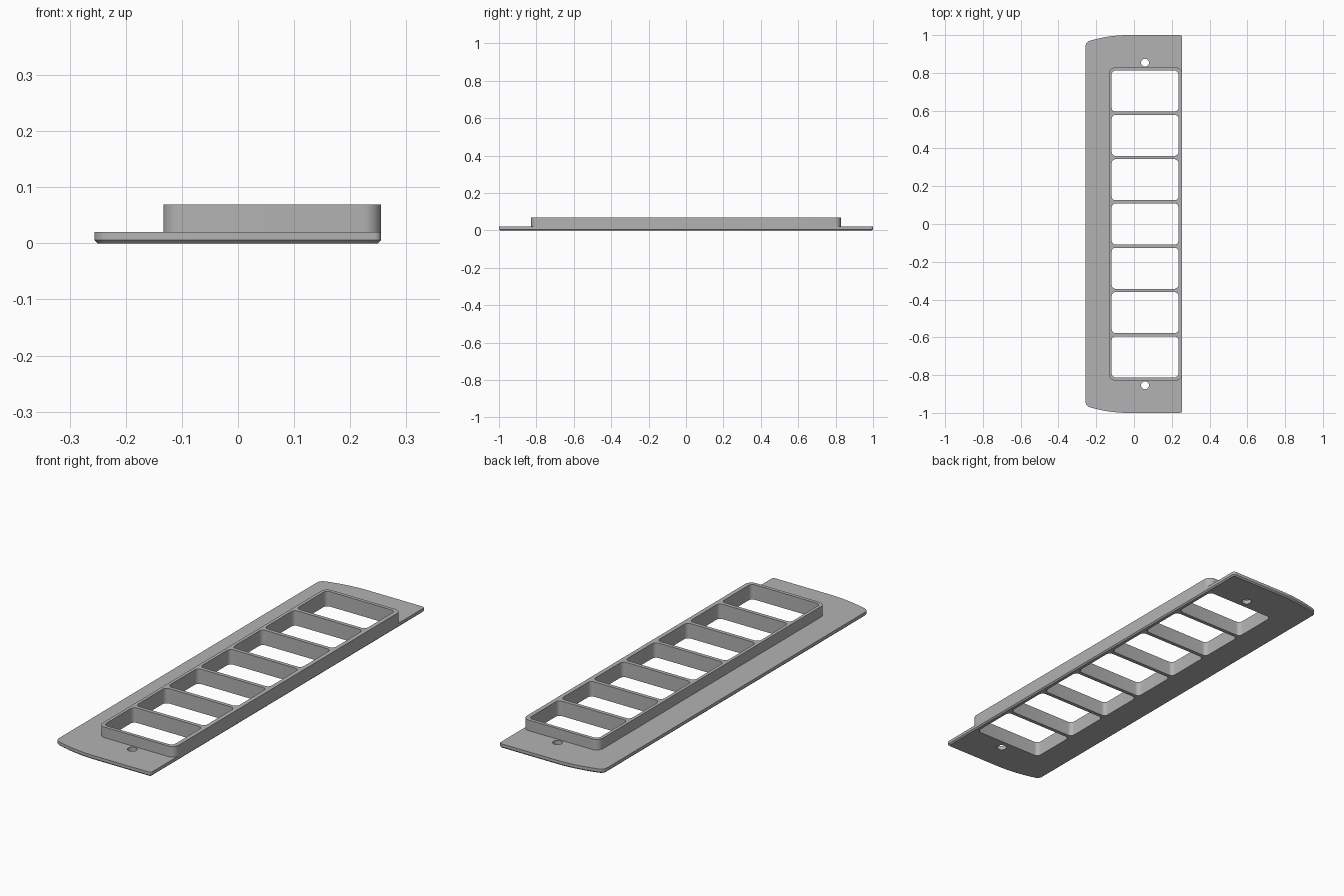
import bpy, bmesh, math

if "Cube" in bpy.data.objects:
    bpy.data.objects.remove(bpy.data.objects["Cube"])

grey = bpy.data.materials.new("satin grey")
grey.diffuse_color = (0.45, 0.45, 0.45, 1)
grey.use_nodes = True
grey.node_tree.nodes["Principled BSDF"].inputs["Base Color"].default_value = grey.diffuse_color


def arc(cx, cy, r, a0, a1, n):
    """Points on an arc, angles in degrees."""
    angles = [math.radians(a0 + (a1 - a0) * i / n) for i in range(n + 1)]
    return [(cx + r * math.cos(a), cy + r * math.sin(a)) for a in angles]


def rounded_rect(x0, x1, y0, y1, r, n=6):
    pts = []
    for cx, cy, a in ((x1 - r, y1 - r, 0), (x0 + r, y1 - r, 90),
                      (x0 + r, y0 + r, 180), (x1 - r, y0 + r, 270)):
        pts += arc(cx, cy, r, a, a + 90, n)
    return pts


def plate_outline(inset):
    """Square right edge, bowed ends that round into the left edge."""
    big, small, bow_x = 0.71, 0.03, -0.03
    bow_y, corner_x = 1 - big, -0.256 + small
    corner_y = bow_y + math.sqrt((big - small) ** 2 - (corner_x - bow_x) ** 2)
    tip = math.degrees(math.atan2(corner_y - bow_y, corner_x - bow_x))
    half = arc(0.243, 0.988, 0.012 - inset, 0, 90, 5)
    half += arc(bow_x, bow_y, big - inset, 90, tip, 8)
    half += arc(corner_x, corner_y, small - inset, tip, 180, 8)[1:]
    return half + [(x, -y) for x, y in reversed(half)]


def build(name, outer, holes, z0, z1, bottom=True):
    """Solid from stacked outer loops [(points, z)], pierced by straight holes."""
    bm = bmesh.new()

    def ring(pts, z):
        return [bm.verts.new((x, y, z)) for x, y in pts]

    def wall(a, b):
        for i in range(len(a)):
            j = (i + 1) % len(a)
            bm.faces.new((a[i], a[j], b[j], b[i]))

    def cap(rings, up):
        edges = []
        for r in rings:
            for i in range(len(r)):
                pair = (r[i], r[(i + 1) % len(r)])
                edges.append(bm.edges.get(pair) or bm.edges.new(pair))
        out = bmesh.ops.triangle_fill(bm, use_beauty=True, edges=edges, normal=(0, 0, up))
        for f in out["geom"]:
            if isinstance(f, bmesh.types.BMFace):
                f.normal_update()
                if f.normal.z * up < 0:
                    f.normal_flip()

    levels = [ring(p, z) for p, z in outer]
    for a, b in zip(levels, levels[1:]):
        wall(a, b)
    lows, tops = [levels[0]], [levels[-1]]
    for pts in holes:
        pts = pts[::-1]
        lows.append(ring(pts, z0))
        tops.append(ring(pts, z1))
        wall(lows[-1], tops[-1])
    cap(tops, 1)
    if bottom:
        cap(lows, -1)
    mesh = bpy.data.meshes.new(name)
    bm.to_mesh(mesh)
    bm.free()
    mesh.materials.append(grey)
    ob = bpy.data.objects.new(name, mesh)
    bpy.context.collection.objects.link(ob)
    bpy.ops.object.select_all(action='DESELECT')
    ob.select_set(True)
    bpy.context.view_layer.objects.active = ob
    bpy.ops.object.shade_smooth_by_angle(angle=math.radians(30))
    return ob


# Seven window openings and two screw holes
windows = [rounded_rect(-0.118, 0.235, 0.2345 * k - 0.1085, 0.2345 * k + 0.1085, 0.02)
           for k in range(-3, 4)]
screws = [arc(0.058, y, 0.021, 0, 345, 23) for y in (-0.854, 0.854)]

# Base plate with a chamfered lower edge
build("base_plate",
      [(plate_outline(0.006), 0), (plate_outline(0), 0.006), (plate_outline(0), 0.02)],
      windows + screws, 0, 0.02)

# Raised frame around the windows
frame = rounded_rect(-0.133, 0.255, -0.828, 0.828, 0.032, 8)
build("window_frame", [(frame, 0.02), (frame, 0.069)], windows, 0.02, 0.069, bottom=False)
